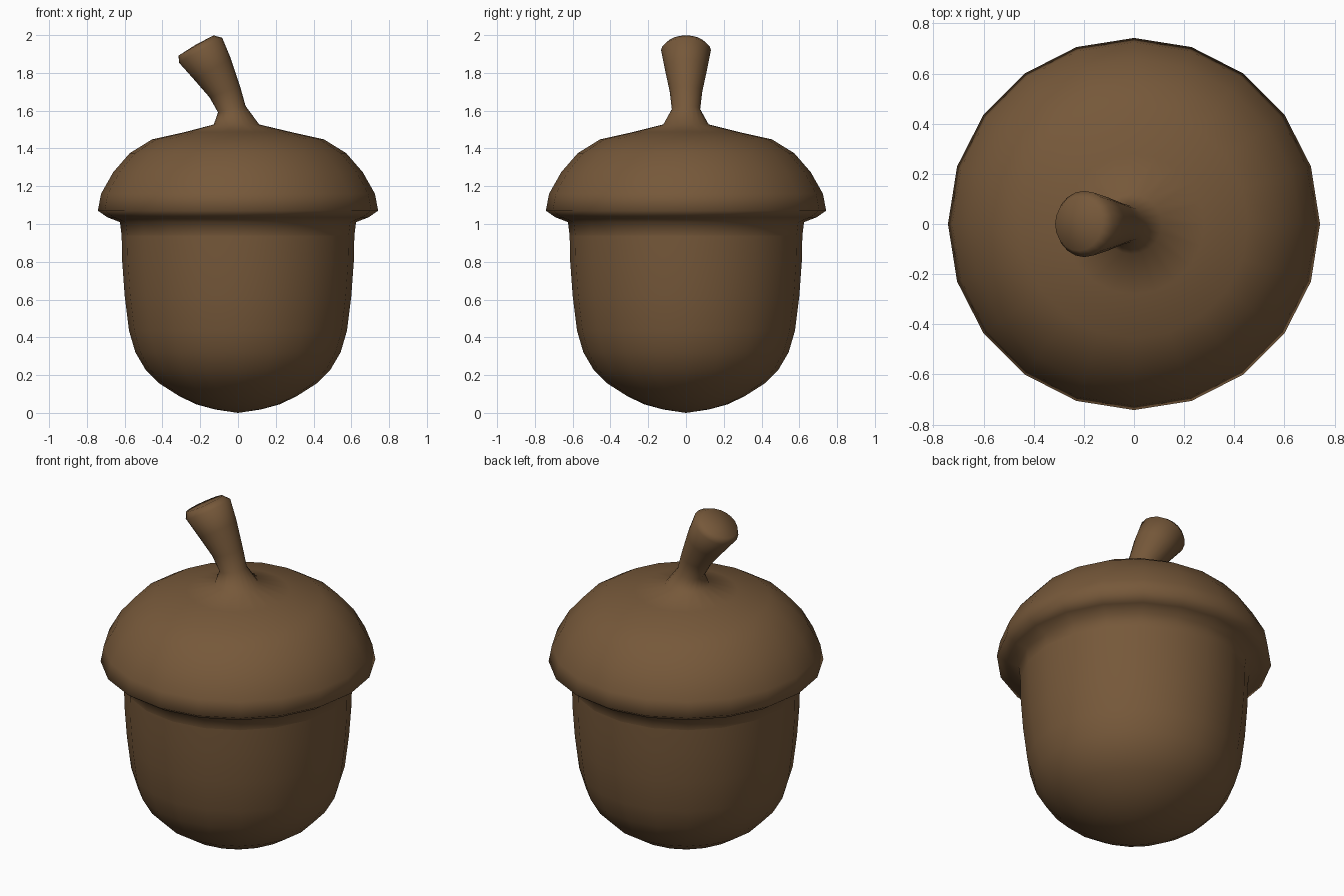
import bpy, bmesh, math

if "Cube" in bpy.data.objects:
    bpy.data.objects.remove(bpy.data.objects["Cube"])

SIDES = 20

brown = bpy.data.materials.new("acorn brown")
brown.diffuse_color = (0.181, 0.098, 0.042, 1)
brown.use_nodes = True
brown.node_tree.nodes["Principled BSDF"].inputs["Base Color"].default_value = brown.diffuse_color


def loft(name, rings, start_tip=None, end_tip=None):
    """Skin round rings (centre x, centre z, radius, tilt in degrees), with optional end points."""
    bm = bmesh.new()
    loops = []
    for cx, cz, r, tilt in rings:
        t = math.radians(tilt)
        loop = []
        for i in range(SIDES):
            a = 2 * math.pi * i / SIDES
            u = r * math.cos(a)
            loop.append(bm.verts.new((cx + u * math.cos(t), r * math.sin(a), cz + u * math.sin(t))))
        loops.append(loop)
    for low, high in zip(loops, loops[1:]):
        for i in range(SIDES):
            j = (i + 1) % SIDES
            bm.faces.new((low[i], low[j], high[j], high[i]))
    for tip, loop in ((start_tip, loops[0]), (end_tip, loops[-1])):
        if tip:
            v = bm.verts.new(tip)
            for i in range(SIDES):
                bm.faces.new((loop[i], loop[(i + 1) % SIDES], v))
    bmesh.ops.recalc_face_normals(bm, faces=bm.faces)
    for f in bm.faces:
        f.smooth = True
    mesh = bpy.data.meshes.new(name)
    bm.to_mesh(mesh)
    bm.free()
    mesh.materials.append(brown)
    ob = bpy.data.objects.new(name, mesh)
    bpy.context.collection.objects.link(ob)
    return ob


# Nut: rounded body from the bottom point up to the cap collar
nut_profile = [(0.12, 0.018), (0.22, 0.045), (0.31, 0.088), (0.415, 0.155), (0.49, 0.23),
               (0.543, 0.32), (0.577, 0.435), (0.60, 0.62), (0.613, 0.80), (0.616, 0.94)]
loft("nut", [(0, z, r, 0) for r, z in nut_profile], start_tip=(0, 0, 0))

# Cap: collar, curled underside, rim and dome, flowing into the stem
cap_profile = [(0.616, 0.94), (0.625, 1.01), (0.69, 1.035), (0.742, 1.07), (0.725, 1.16),
               (0.66, 1.275), (0.573, 1.375), (0.455, 1.448), (0.28, 1.487)]
# Stem: leaning and flaring towards a blunt, softened end
stem_rings = [(-0.008, 1.527, 0.12, 0), (-0.033, 1.608, 0.075, 13), (-0.07, 1.70, 0.086, 20),
              (-0.135, 1.82, 0.112, 30), (-0.198, 1.92, 0.132, 30), (-0.222, 1.945, 0.107, 30)]
loft("cap_and_stem", [(0, z, r, 0) for r, z in cap_profile] + stem_rings,
     end_tip=(-0.224, 0, 1.949))
